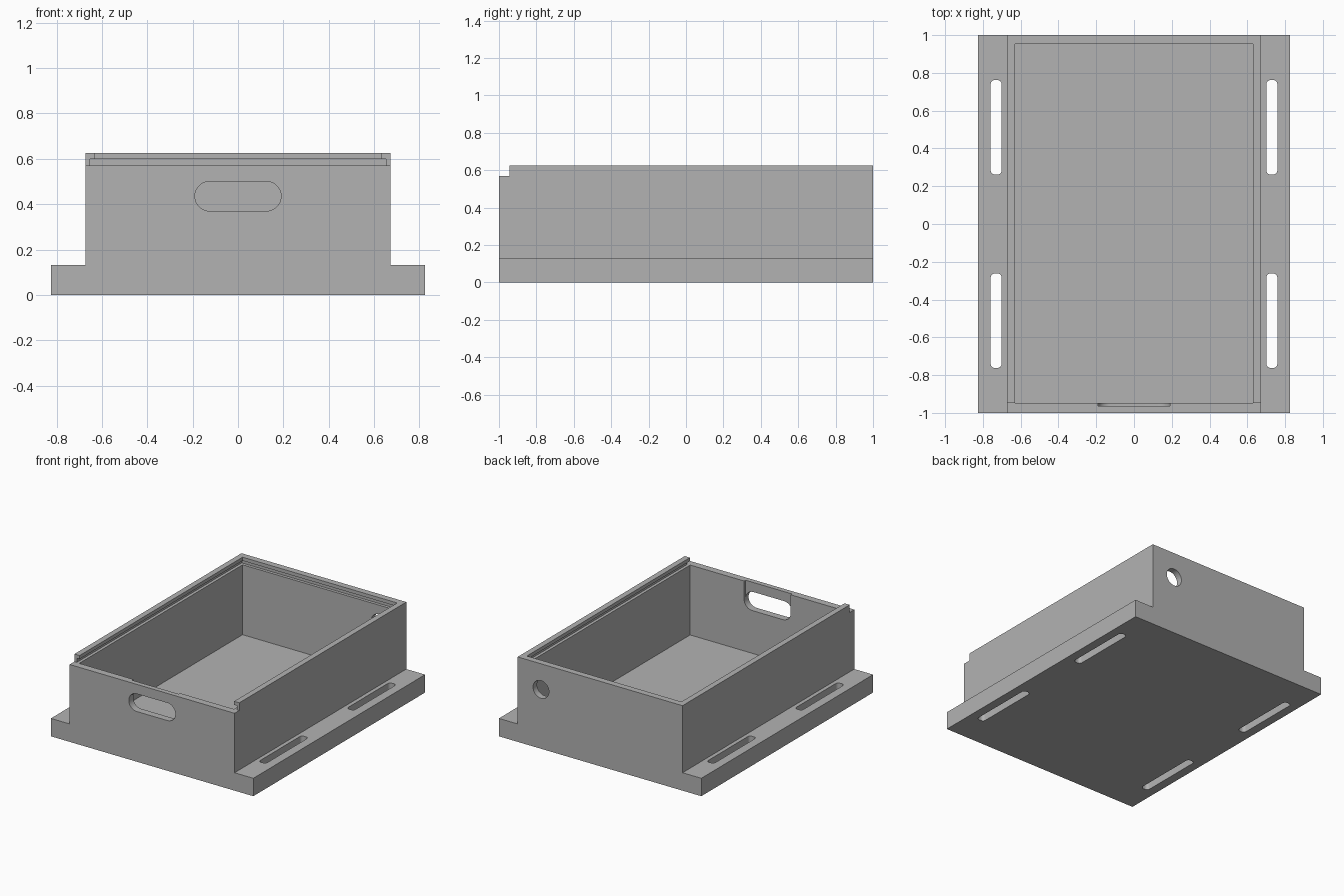
import bpy, bmesh, math
from mathutils import Vector

if "Cube" in bpy.data.objects:
    bpy.data.objects.remove(bpy.data.objects["Cube"])


def prism(name, points, axis, start, end):
    """Extrude a 2D outline along y (points are x, z) or z (points are x, y)."""
    def place(a, b, t):
        return Vector((a, t, b)) if axis == 'y' else Vector((a, b, t))
    bm = bmesh.new()
    face = bm.faces.new([bm.verts.new(place(a, b, start)) for a, b in points])
    ext = bmesh.ops.extrude_face_region(bm, geom=[face])
    verts = [g for g in ext['geom'] if isinstance(g, bmesh.types.BMVert)]
    bmesh.ops.translate(bm, verts=verts, vec=place(0, 0, end - start))
    bmesh.ops.recalc_face_normals(bm, faces=bm.faces)
    mesh = bpy.data.meshes.new(name)
    bm.to_mesh(mesh)
    bm.free()
    obj = bpy.data.objects.new(name, mesh)
    bpy.context.collection.objects.link(obj)
    return obj


def rounded(cx, cy, hx, hy, r, steps=10):
    """Outline of a rectangle with rounded corners; no doubled points on full ends."""
    pts = []
    for i, (sx, sy) in enumerate([(1, 1), (-1, 1), (-1, -1), (1, -1)]):
        for k in range(steps + 1):
            a = math.pi / 2 * (i + k / steps)
            p = (cx + sx * (hx - r) + r * math.cos(a), cy + sy * (hy - r) + r * math.sin(a))
            if not pts or math.dist(p, pts[-1]) > 1e-5:
                pts.append(p)
    if math.dist(pts[0], pts[-1]) < 1e-5:
        pts.pop()
    return pts


def rect(x0, x1, y0, y1):
    return [(x0, y0), (x1, y0), (x1, y1), (x0, y1)]


# Solid body with mounting flanges: stepped profile run front to back
half = [(0.825, 0), (0.825, 0.132), (0.672, 0.132), (0.672, 0.626)]
box = prism("enclosure_box", half + [(-x, z) for x, z in reversed(half)], 'y', -1, 1)

cutters = [
    # main cavity, open at the top
    prism("cavity_cutter", rect(-0.63, 0.63, -0.948, 0.953), 'z', 0.055, 0.8),
    # lowered front edge for sliding the lid in
    prism("front_notch_cutter", rect(-0.9, 0.9, -1.1, -0.945), 'z', 0.57, 0.8),
    # lid groove around the sides and back
    prism("lid_groove_cutter", rect(-0.652, 0.652, -1.1, 0.975), 'z', 0.57, 0.6),
    # shallow recess inside the front wall, above the port
    prism("port_recess_cutter", rect(-0.19, 0.19, 0.435, 0.65), 'y', -0.964, -0.9),
    # rounded port in the front wall
    prism("port_cutter", rounded(0, 0.435, 0.19, 0.065, 0.065), 'y', -1.1, -0.9),
    # round cable hole in the back wall
    prism("cable_hole_cutter", rounded(0.482, 0.437, 0.065, 0.065, 0.065), 'y', 0.9, 1.1),
]
# four mounting slots in the flanges
for sx in (-1, 1):
    for sy in (-1, 1):
        cutters.append(prism("mount_slot_cutter",
                             rounded(sx * 0.73, sy * 0.512, 0.029, 0.25, 0.022, 6),
                             'z', -0.1, 0.3))

bpy.context.view_layer.objects.active = box
box.select_set(True)
for c in cutters:
    mod = box.modifiers.new(c.name, 'BOOLEAN')
    mod.operation = 'DIFFERENCE'
    mod.solver = 'EXACT'
    mod.object = c
    bpy.ops.object.modifier_apply(modifier=mod.name)
    bpy.data.objects.remove(c, do_unlink=True)

# Single plain grey
grey = bpy.data.materials.new("grey_plastic")
grey.diffuse_color = (0.448, 0.448, 0.448, 1)
grey.use_nodes = True
grey.node_tree.nodes["Principled BSDF"].inputs["Base Color"].default_value = grey.diffuse_color
box.data.materials.clear()
box.data.materials.append(grey)
bpy.ops.object.shade_smooth_by_angle(angle=math.radians(30))
